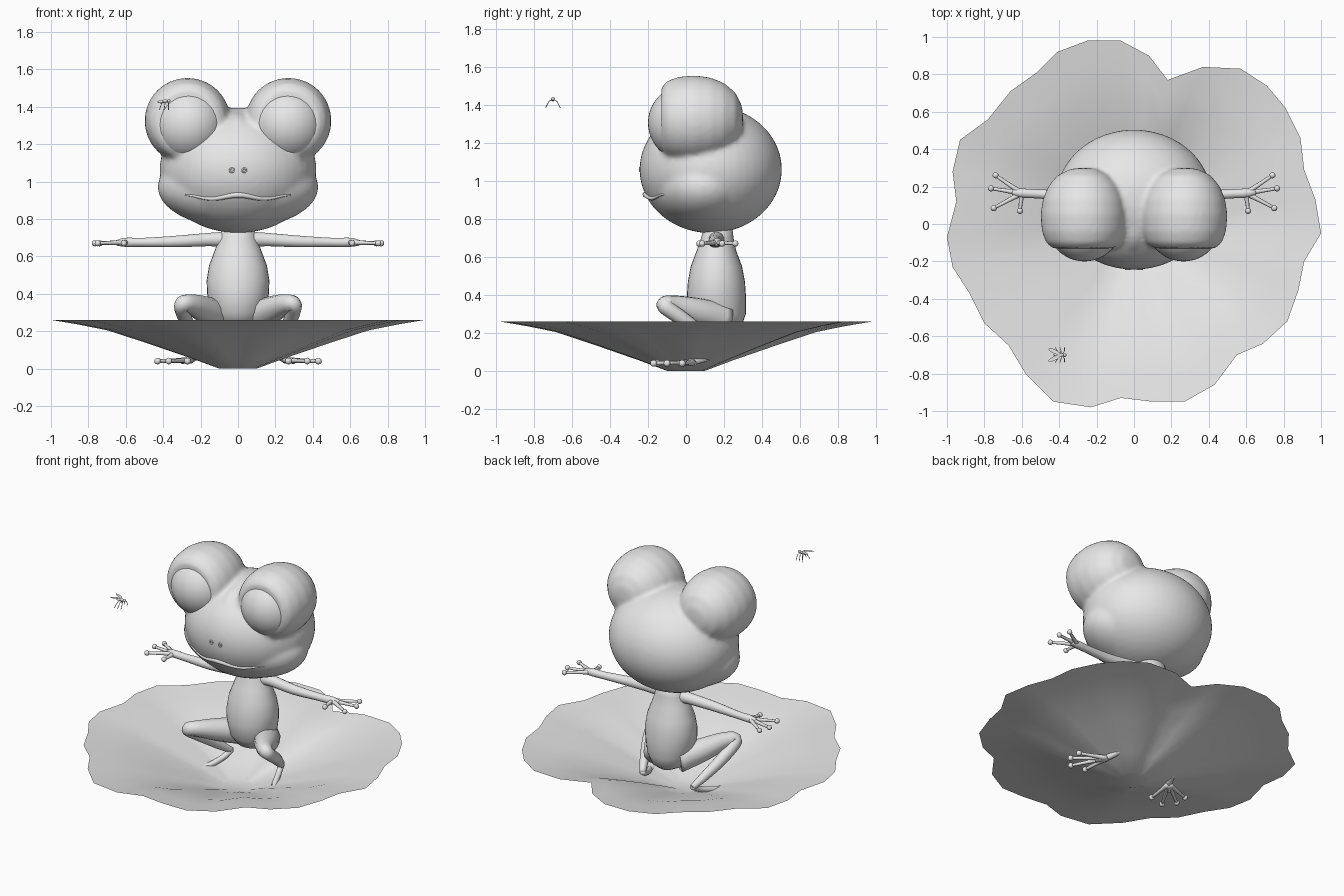
import bpy, bmesh, math
from mathutils import Matrix, Vector
from mathutils.bvhtree import BVHTree

cube = bpy.data.objects.get("Cube")
if cube:
    bpy.data.objects.remove(cube)

grey = bpy.data.materials.new("plain grey")
grey.use_nodes = True
grey.diffuse_color = (0.8, 0.8, 0.8, 1)
grey.node_tree.nodes["Principled BSDF"].inputs["Base Color"].default_value = (0.8, 0.8, 0.8, 1)


def finish(name, bm):
    """Turn a bmesh into a smooth shaded object."""
    mesh = bpy.data.meshes.new(name)
    bmesh.ops.recalc_face_normals(bm, faces=bm.faces)
    bm.to_mesh(mesh)
    bm.free()
    mesh.materials.append(grey)
    mesh.shade_smooth()
    obj = bpy.data.objects.new(name, mesh)
    bpy.context.collection.objects.link(obj)
    return obj


def ball(bm, centre, size, segments=32):
    matrix = Matrix.Translation(centre) @ Matrix.Diagonal((*size, 1))
    bmesh.ops.create_uvsphere(bm, u_segments=segments, v_segments=segments // 2, radius=1, matrix=matrix)


def skin_rings(bm, rings, cap=True):
    """Bridge a list of closed vertex rings."""
    count = len(rings[0])
    for low, high in zip(rings, rings[1:]):
        for i in range(count):
            j = (i + 1) % count
            bm.faces.new((low[i], low[j], high[j], high[i]))
    if cap:
        bm.faces.new(rings[0][::-1])
        bm.faces.new(rings[-1])


def loft(bm, sections, matrix=Matrix(), sides=32):
    """Sections are (height, y offset, x radius, y radius)."""
    rings = []
    for h, off, rx, ry in sections:
        angles = [math.tau * i / sides for i in range(sides)]
        rings.append([bm.verts.new(matrix @ Vector((rx * math.cos(a), off + ry * math.sin(a), h)))
                      for a in angles])
    skin_rings(bm, rings)


def tube(bm, points, radii, sides=12, steps=5):
    """Round tube through points, smoothed with a Catmull-Rom path."""
    pts = [Vector((*p, r)) for p, r in zip(points, radii)]
    pts = [pts[0] * 2 - pts[1]] + pts + [pts[-1] * 2 - pts[-2]]
    path = []
    for a, b, c, d in zip(pts, pts[1:], pts[2:], pts[3:]):
        for s in range(steps):
            t = s / steps
            path.append((b * 2 + (c - a) * t + (a * 2 - b * 5 + c * 4 - d) * t ** 2
                         + (b * 3 - a - c * 3 + d) * t ** 3) / 2)
    path.append(pts[-2])
    rings, side = [], None
    for i, p in enumerate(path):
        ahead = (path[min(i + 1, len(path) - 1)] - path[max(i - 1, 0)]).xyz.normalized()
        side = ahead.orthogonal() if side is None else side - ahead * side.dot(ahead)
        side.normalize()
        up = ahead.cross(side)
        rings.append([bm.verts.new(p.xyz + max(p.w, 0.001) * (side * math.cos(a) + up * math.sin(a)))
                      for a in (math.tau * k / sides for k in range(sides))])
    skin_rings(bm, rings)


def digits_fan(bm, root, tips, radius):
    """Slim fingers or toes with round pads at the ends."""
    for tip in tips:
        middle = (Vector(root) + Vector(tip)) / 2
        tube(bm, [root, middle, tip], [radius * 1.5, radius, radius * 0.8], sides=8, steps=3)
        ball(bm, tip, (radius * 1.5,) * 3, 12)


# Lily pad: a shallow dish with a wavy, notched outline
outline = [(1, -.05), (.97, .13), (.91, .29), (.89, .46), (.81, .62), (.71, .74), (.57, .83), (.37, .84),
           (.18, .77), (.08, .9), (-.07, .98), (-.25, .98), (-.41, .92), (-.52, .81), (-.66, .71),
           (-.78, .56), (-.93, .45), (-.97, .28), (-.95, .12), (-1, -.07), (-.97, -.23), (-.88, -.37),
           (-.8, -.53), (-.67, -.65), (-.58, -.8), (-.43, -.95), (-.23, -.98), (-.07, -.93), (.1, -.95),
           (.27, -.95), (.43, -.86), (.55, -.7), (.69, -.64), (.82, -.52), (.88, -.35), (.91, -.2)]
bm = bmesh.new()
dish = [(.1, 0), (.25, .055), (.5, .14), (.7, .205), (.85, .235), (1, .26)]
rings = [[bm.verts.new((x * f, y * f, z)) for x, y in outline] for f, z in dish]
skin_rings(bm, rings, cap=False)
bm.faces.new(rings[0])
finish("lily_pad", bm)

# Head: cranium, jaw, nose and eye sockets fused into one skin
bm = bmesh.new()
ball(bm, (0, .13, 1.06), (.42, .375, .335), 48)
ball(bm, (0, .09, .97), (.43, .285, .22), 48)
ball(bm, (0, -.09, 1.08), (.12, .155, .1))
ball(bm, (0, 0, 1.2), (.09, .17, .17))
socket = [(-.13, 0, .165, .165), (-.1, 0, .2, .2), (-.04, 0, .222, .222), (.05, 0, .23, .23),
          (.13, 0, .218, .218), (.2, 0, .19, .19), (.26, 0, .14, .14), (.295, 0, .07, .07), (.3, 0, .01, .01)]
for s in (-1, 1):
    loft(bm, socket, Matrix.Translation((s * .27, 0, 1.325)) @ Matrix.Rotation(-math.pi / 2, 4, "X"), 48)
head = finish("head", bm)
remesh = head.modifiers.new("fuse", "REMESH")
remesh.mode = "VOXEL"
remesh.voxel_size = 0.013
remesh.use_smooth_shade = True
soften = head.modifiers.new("soften", "SMOOTH")
soften.factor = 0.5
soften.iterations = 10

# Eyeballs
for s, side in ((-1, "right"), (1, "left")):
    bm = bmesh.new()
    ball(bm, (s * .265, 0, 1.305), (.2, .2, .2), 48)
    finish(side + "_eyeball", bm)

# Lips and nostrils follow the front of the head
depsgraph = bpy.context.evaluated_depsgraph_get()
surface = BVHTree.FromObject(head, depsgraph)


def on_face(x, z):
    return surface.ray_cast(Vector((x, -2, z)), Vector((0, 1, 0)))[0]


bm = bmesh.new()
xs = [i * .028 for i in range(-10, 11)]
tube(bm, [on_face(x, .918 + .01 * math.cos(22 * x)) for x in xs],
     [.016 - .04 * abs(x) for x in xs], sides=8, steps=2)
finish("lips", bm)

bm = bmesh.new()
for s in (-1, 1):
    spot = on_face(s * .033, 1.06)
    rim = [spot + Vector((.011 * math.cos(a), 0, .011 * math.sin(a)))
           for a in (math.tau * k / 10 for k in range(11))]
    tube(bm, rim, [.005] * len(rim), sides=6, steps=1)
finish("nostrils", bm)

# Torso
bm = bmesh.new()
loft(bm, [(.2, .2, .05, .05), (.23, .18, .11, .11), (.3, .165, .145, .15), (.4, .16, .165, .155),
          (.47, .16, .168, .15), (.55, .16, .155, .135), (.63, .16, .125, .105), (.7, .165, .1, .085),
          (.78, .17, .08, .07)])
finish("torso", bm)

# Arms and legs, one of each per side
for s, side in ((-1, "right"), (1, "left")):
    bm = bmesh.new()
    tube(bm, [(s * x, y, z) for x, y, z in ((.04, .16, .69), (.15, .16, .69), (.32, .15, .68),
                                            (.5, .16, .675), (.6, .165, .675), (.65, .17, .672))],
         [.045, .037, .032, .025, .025, .015])
    digits_fan(bm, (s * .6, .165, .675),
               [(s * x, y, .67) for x, y in ((.74, .26), (.765, .19), (.75, .085), (.61, .07))], .011)
    finish(side + "_arm", bm)

    bm = bmesh.new()
    tube(bm, [(s * x, y, z) for x, y, z in ((.08, .2, .27), (.17, .06, .31), (.25, -.07, .345),
                                            (.3, -.11, .34), (.28, 0, .26), (.23, .12, .17), (.19, .2, .11))],
         [.085, .075, .053, .042, .038, .03, .02])
    tube(bm, [(s * x, y, z) for x, y, z in ((.19, .2, .115), (.21, .14, .08), (.25, .04, .05), (.3, -.02, .04))],
         [.02, .019, .019, .015])
    digits_fan(bm, (s * .25, .04, .045),
               [(s * x, y, .04) for x, y in ((.43, -.02), (.43, -.1), (.37, -.17), (.27, -.15))], .012)
    finish(side + "_leg", bm)

# Hovering fly, heading to +x
home = Vector((-.39, -.7, 1.43))
bm = bmesh.new()
ball(bm, home, (.016, .009, .009), 12)
ball(bm, home + Vector((-.022, 0, -.004)), (.02, .008, .008), 12)
ball(bm, home + Vector((.02, 0, .002)), (.009, .011, .009), 12)
for s in (-1, 1):
    for k in (-1, 0, 1):
        hip = home + Vector((k * .008, s * .005, -.004))
        knee = hip + Vector((k * .01, s * .016, -.008))
        tube(bm, [hip, knee, knee + Vector((k * .006 - .006, s * .018, -.035))], [.002] * 3, sides=5, steps=2)
finish("fly_body", bm)
bm = bmesh.new()
for s in (-1, 1):
    tilt = Matrix.Translation(home + Vector((-.035, s * .018, .012))) @ Matrix.Rotation(-s * .45, 4, "Z")
    bmesh.ops.create_circle(bm, cap_ends=True, segments=12, radius=1,
                            matrix=tilt @ Matrix.Diagonal((.036, .011, 1, 1)))
finish("fly_wings", bm)
